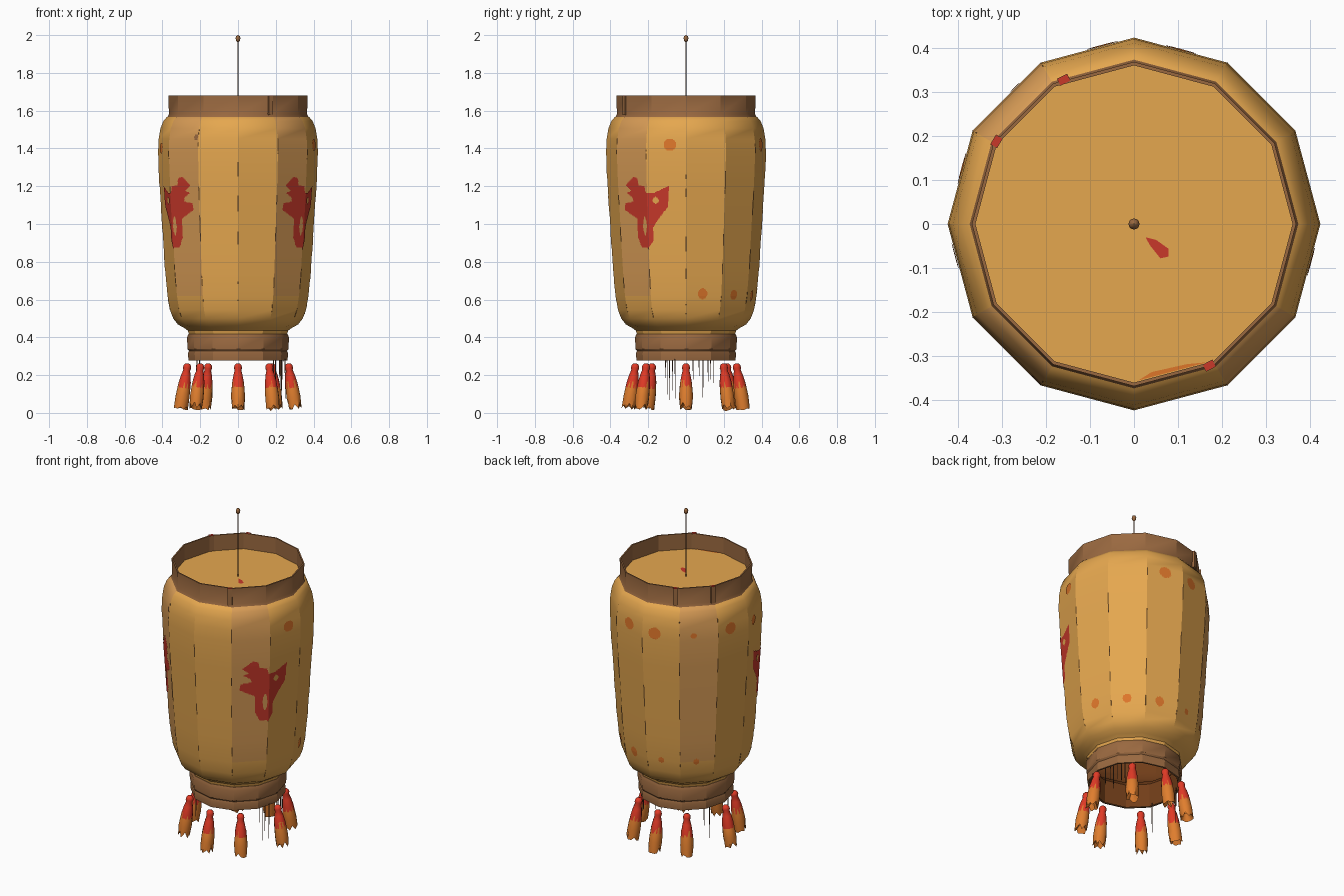
import bpy, math, random
from mathutils import Vector, Matrix

if "Cube" in bpy.data.objects:
    bpy.data.objects.remove(bpy.data.objects["Cube"])

random.seed(4)
SIDES = 12


def material(name, r, g, b):
    lin = [((c / 255 + 0.055) / 1.055) ** 2.4 for c in (r, g, b)]
    m = bpy.data.materials.new(name)
    m.diffuse_color = (*lin, 1)
    m.use_nodes = True
    m.node_tree.nodes["Principled BSDF"].inputs["Base Color"].default_value = m.diffuse_color
    return m


PAPER = material("yellow_paper", 229, 167, 79)
TAN = material("aged_paper", 216, 156, 86)
BROWN = material("brown_wood", 154, 105, 64)
DARK = material("dark_brown", 110, 74, 50)
RUST = material("inner_rust", 114, 62, 25)
PAINT = material("painted_red", 200, 56, 42)
RED = material("tassel_red", 224, 58, 38)
ORANGE = material("tassel_orange", 224, 126, 46)
SPOT = material("orange_spot", 222, 118, 42)


def build(name, verts, faces, mats, angle=28):
    me = bpy.data.meshes.new(name)
    me.from_pydata([tuple(v) for v in verts], [], faces)
    for m in mats:
        me.materials.append(m)
    me.update()
    me.shade_smooth()
    me.set_sharp_from_angle(angle=math.radians(angle))
    ob = bpy.data.objects.new(name, me)
    bpy.context.collection.objects.link(ob)
    return ob


def lathe(profile, sides=SIDES, close=False):
    """Turn (radius, z) pairs, listed upwards, round the z axis."""
    verts = [Vector((r * math.cos(a), r * math.sin(a), z)) for r, z in profile
             for a in (2 * math.pi * i / sides for i in range(sides))]
    n = len(profile)
    faces = []
    for j in range(n if close else n - 1):
        k = (j + 1) % n
        for i in range(sides):
            i2 = (i + 1) % sides
            faces.append((j * sides + i, j * sides + i2, k * sides + i2, k * sides + i))
    return verts, faces


class Group:
    """Collects many small pieces into one object."""
    def __init__(self):
        self.v, self.f = [], []

    def add(self, verts, faces, matrix=Matrix()):
        o = len(self.v)
        self.v += [matrix @ Vector(v) for v in verts]
        self.f += [tuple(i + o for i in f) for f in faces]


# Paper body, with a few older-looking panels
BODY = [(0.255, 0.40), (0.265, 0.435), (0.285, 0.45), (0.318, 0.468), (0.343, 0.50),
        (0.36, 0.545), (0.373, 0.62), (0.385, 0.75), (0.395, 0.9), (0.405, 1.06),
        (0.416, 1.22), (0.423, 1.38), (0.42, 1.45), (0.411, 1.505), (0.395, 1.545),
        (0.378, 1.565), (0.355, 1.575)]
body = build("paper_body", *lathe(BODY), [PAPER, TAN])
for p in body.data.polygons:
    panel = int(math.degrees(math.atan2(p.center.y, p.center.x)) % 360 // 30)
    if panel in (4, 7, 10) and p.center.z > 0.6:
        p.material_index = 1


def surface(deg, z, lift):
    """Point on the twelve-sided paper body, lifted slightly outwards."""
    for (r0, z0), (r1, z1) in zip(BODY, BODY[1:]):
        if z0 <= z <= z1:
            r = r0 + (r1 - r0) * (z - z0) / (z1 - z0)
            break
    r = r * math.cos(math.pi / 12) / math.cos(math.radians(deg % 30 - 15)) + lift
    return (r * math.cos(math.radians(deg)), r * math.sin(math.radians(deg)), z)


def painted(group, a0, a1, z0, z1, inside):
    """Cover the cells of a fine surface grid that pass the inside test."""
    for a in range(a0 * 2, a1 * 2):
        for k in range(round(z0 * 200), round(z1 * 200)):
            d, z = a / 2, k / 200
            if inside(d + 0.25, z + 0.0025):
                group.add([surface(d, z, .003), surface(d + .5, z, .003),
                           surface(d + .5, z + .005, .003), surface(d, z + .005, .003)],
                          [(0, 1, 2, 3)])


# Painted red motifs, mirrored left and right
MOTIF = [(-43, 1.25), (-49, 1.22), (-52, 1.205), (-46, 1.175), (-51, 1.165), (-45, 1.14),
         (-44, 1.12), (-53, 1.11), (-54, 1.075), (-46, 1.045), (-41, 1.03), (-41, .93),
         (-37, .875), (-30, .872), (-26, .91), (-26, .98), (-22, 1.025), (-14, 1.09),
         (-13, 1.2), (-25, 1.165), (-31, 1.165), (-32, 1.2), (-38, 1.205), (-39, 1.24)]


def in_motif(a, z):
    hit = False
    for (x0, y0), (x1, y1) in zip(MOTIF, MOTIF[1:] + MOTIF[:1]):
        if (y0 > z) != (y1 > z) and a < x0 + (x1 - x0) * (z - y0) / (y1 - y0):
            hit = not hit
    hole = math.hypot((a + 23.5) / 2.4, (z - 1.125) / 0.018) < 1
    slit = math.hypot((a + 33) / 1.8, (z - .99) / .05) < 1
    return hit and not hole and not slit


motifs = Group()
painted(motifs, -56, -10, 0.85, 1.26, in_motif)
painted(motifs, 190, 236, 0.85, 1.26, lambda a, z: in_motif(180 - a, z))
build("red_motifs", motifs.v, motifs.f, [PAINT])

# Orange spots near the top and bottom of the body
spots = Group()
for c, h, r in [(-12, 1.42, .032), (75, 1.42, .034), (100, 1.41, .034), (131, 1.41, .017),
                (162, 1.42, .034), (190, 1.4, .028), (14, .63, .028), (44, .625, .026),
                (73, .62, .028), (103, .62, .018), (134, .62, .018)]:
    painted(spots, c - 6, c + 6, h - .04, h + .04,
            lambda a, z: math.hypot((a - c) * .0068, z - h) < r)
build("orange_spots", spots.v, spots.f, [SPOT])
stain = Group()
painted(stain, 235, 242, 1.43, 1.49, lambda a, z: math.hypot((a - 238) * .009, z - 1.46) < .017)
build("brown_stain", stain.v, stain.f, [BROWN])

# Broken thin ribs along the panel edges
ribs = Group()
for a in range(0, 360, 30):
    z = random.uniform(0.5, 0.6)
    while z < 1.42:
        end = min(z + random.uniform(0.04, 0.14), 1.5)
        w = 0.25
        pts = [surface(a + d, h, l) for h in (z, end) for d, l in ((-w, 0), (0, .0015), (w, 0))]
        ribs.add(pts, [(0, 1, 4, 3), (1, 2, 5, 4)])
        z = end + random.uniform(0.08, 0.22)
build("panel_ribs", ribs.v, ribs.f, [BROWN], 80)

# Upper rim, top panel, lower collar and the lining of the hollow inside
build("upper_rim", *lathe([(.36, 1.565), (.374, 1.565), (.366, 1.582), (.368, 1.68),
                           (.36, 1.68)], close=True), [BROWN])
disc_v, _ = lathe([(.362, 1.585)])
build("top_panel", disc_v, [tuple(range(SIDES))], [PAPER])
build("lower_collar", *lathe([(.252, .277), (.262, .277), (.265, .315), (.26, .328), (.267, .338),
                              (.27, .40), (.262, .418), (.252, .418)]), [BROWN])
inner = [(.25, .278), (.25, .42)] + [(r - .008, z + .002) for r, z in BODY[2:-1]]
lining_v, lining_f = lathe(inner[::-1])
lining_f.append(tuple(reversed(range(SIDES))))
build("inner_lining", lining_v, lining_f, [RUST])

# Little clasps on the rim, and streaks on the top panel
cube_f = [(0, 1, 3, 2), (4, 6, 7, 5), (0, 4, 5, 1), (2, 3, 7, 6), (0, 2, 6, 4), (1, 5, 7, 3)]


def box(sx, sy, sz):
    return [(x * sx, y * sy, z * sz) for x in (-.5, .5) for y in (-.5, .5) for z in (-.5, .5)]


clasps, tips = Group(), Group()
for deg in (116, 149, 298):
    turn = Matrix.Rotation(math.radians(deg), 4, 'Z')
    clasps.add(box(.018, .026, .1), cube_f, turn @ Matrix.Translation((.364, 0, 1.628)))
    tips.add(box(.016, .024, .004), cube_f, turn @ Matrix.Translation((.364, 0, 1.679)))
tips.add([(.026, -.03, 1.588), (.036, -.048, 1.588), (.06, -.078, 1.588), (.078, -.074, 1.588),
          (.078, -.056, 1.588), (.05, -.036, 1.588)], [(0, 1, 2, 3, 4, 5)])
build("red_flecks", tips.v, tips.f, [PAINT])
build("rim_clasps", clasps.v, clasps.f, [BROWN])
build("orange_streak", [(.01, -.355, 1.588), (.165, -.314, 1.588), (.12, -.318, 1.588),
                        (.04, -.336, 1.588)], [(0, 1, 2, 3)], [SPOT])

# Hanging rod with its knob
build("hanging_rod", *lathe([(.003, 1.58), (.003, 1.975)], 8), [DARK])
build("rod_knob", *lathe([(.001, 1.962), (.01, 1.97), (.013, 1.983), (.009, 1.995), (.001, 2.0)], 8),
      [BROWN], 60)

# Eight tassels leaning outwards: red head and orange frayed skirt
heads, skirts, threads = Group(), Group(), Group()
for deg in (0, 48, 90, 126, 180, 222, 270, 308):
    place = (Matrix.Rotation(math.radians(deg), 4, 'Z') @ Matrix.Translation((.266, 0, .26))
             @ Matrix.Rotation(math.radians(-9), 4, 'Y'))
    heads.add(*lathe([(.034, -.13), (.032, -.1), (.025, -.06), (.018, -.036), (.022, -.022),
                      (.02, -.01), (.012, 0), (.001, .002)], 10), place)
    v, f = lathe([(.012, -.2), (.034, -.243), (.037, -.18), (.035, -.14), (.031, -.1)], 12)
    for i in range(12, 24):
        v[i].z += random.uniform(-.006, .035) * (i % 2)
        v[i].x *= random.uniform(.85, 1.15)
        v[i].y *= random.uniform(.85, 1.1)
    for i in range(48, 60):
        v[i].z += random.uniform(-.03, .01)
    skirts.add(v, f, place)
build("tassel_heads", heads.v, heads.f, [RED], 50)
build("tassel_skirts", skirts.v, skirts.f, [ORANGE], 45)

# Loose strands hanging from the collar, mostly on the right
for deg in (-26, -21, -17, -13, 9, 17, 22, 28, 33, 38, 150, 158, 205):
    r, low = random.uniform(.235, .256), random.uniform(.05, .2)
    threads.add(*lathe([(.0015, low), (.0025, .285)], 5), Matrix.Translation(
        (r * math.cos(math.radians(deg)), r * math.sin(math.radians(deg)), 0)))
build("loose_strands", threads.v, threads.f, [DARK], 80)
